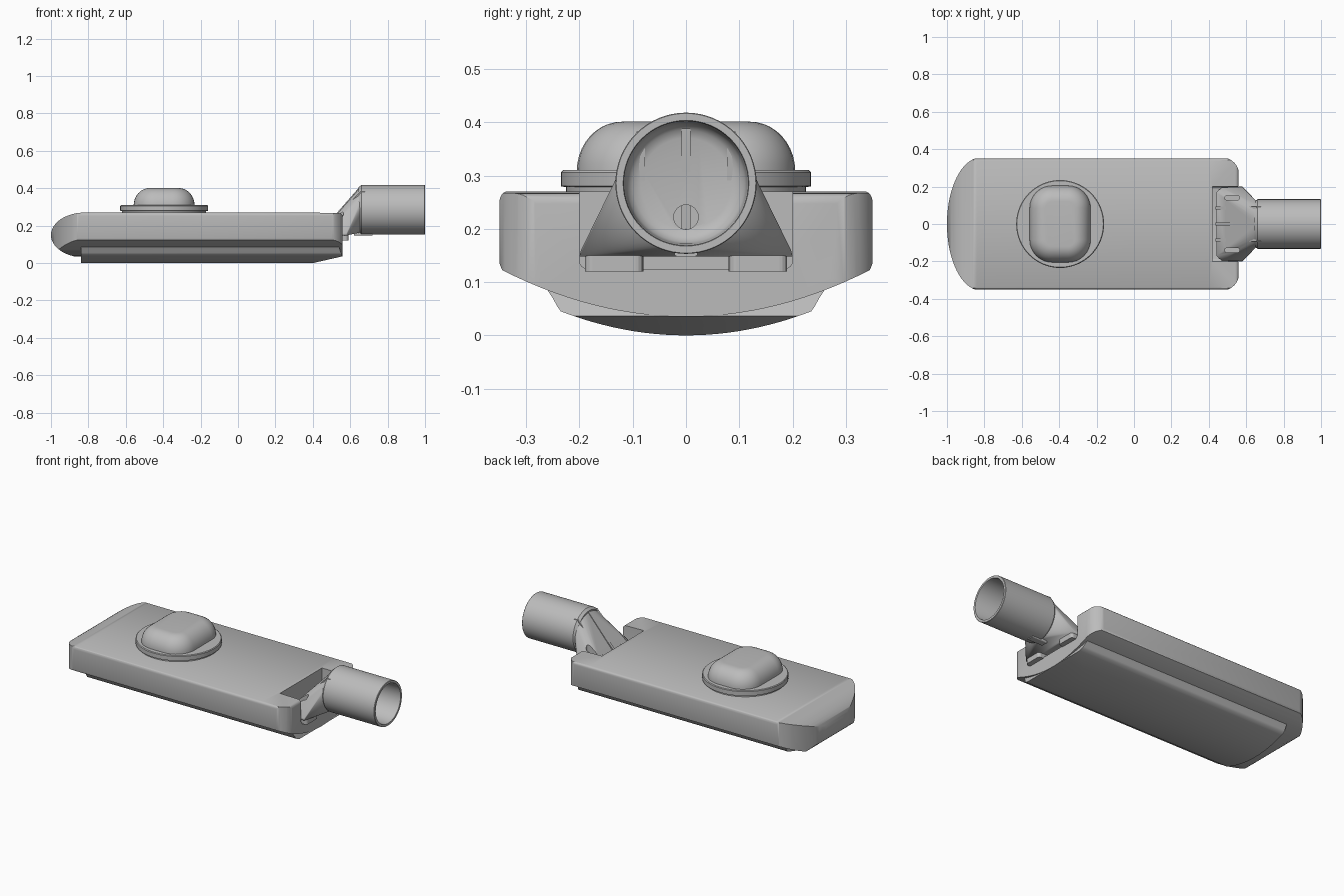
import bpy, bmesh, math
from mathutils import Vector

cube = bpy.data.objects.get("Cube")
if cube:
    bpy.data.objects.remove(cube, do_unlink=True)

grey = bpy.data.materials.new("light_grey_metal")
grey.use_nodes = True
grey.diffuse_color = (0.5, 0.5, 0.5, 1)
grey.node_tree.nodes["Principled BSDF"].inputs["Base Color"].default_value = (0.5, 0.5, 0.5, 1)


def arc(cx, cy, rx, ry, start, end, n=8):
    angles = [math.radians(start + (end - start) * i / n) for i in range(n + 1)]
    return [(cx + rx * math.cos(a), cy + ry * math.sin(a)) for a in angles]


def rounded_rect(cx, cy, hx, hy, r, n=8):
    pts = []
    for i, (sx, sy) in enumerate([(1, 1), (-1, 1), (-1, -1), (1, -1)]):
        pts += arc(cx + sx * (hx - r), cy + sy * (hy - r), r, r, 90 * i, 90 * i + 90, n)
    return pts


def finish(name, bm):
    bmesh.ops.recalc_face_normals(bm, faces=bm.faces)
    mesh = bpy.data.meshes.new(name)
    bm.to_mesh(mesh)
    bm.free()
    mesh.materials.append(grey)
    ob = bpy.data.objects.new(name, mesh)
    bpy.context.collection.objects.link(ob)
    return ob


def loft(name, rings):
    """Skin closed rings of points and cap both ends."""
    bm = bmesh.new()
    loops = [[bm.verts.new(p) for p in ring] for ring in rings]
    for a, b in zip(loops, loops[1:]):
        for i in range(len(a)):
            j = (i + 1) % len(a)
            bm.faces.new((a[i], a[j], b[j], b[i]))
    bm.faces.new(loops[0])
    bm.faces.new(loops[-1])
    return finish(name, bm)


def prism(name, pts, axis, lo, hi):
    place = {"x": lambda a, b, t: (t, a, b),
             "y": lambda a, b, t: (a, t, b),
             "z": lambda a, b, t: (a, b, t)}[axis]
    return loft(name, [[place(a, b, t) for a, b in pts] for t in (lo, hi)])


def activate(ob):
    bpy.ops.object.select_all(action="DESELECT")
    ob.select_set(True)
    bpy.context.view_layer.objects.active = ob


def combine(ob, other, operation):
    mod = ob.modifiers.new("cut", "BOOLEAN")
    mod.operation, mod.solver, mod.object = operation, "EXACT", other
    activate(ob)
    bpy.ops.object.modifier_apply(modifier=mod.name)
    bpy.data.objects.remove(other, do_unlink=True)


def smooth(ob, degrees=35):
    activate(ob)
    bpy.ops.object.shade_smooth_by_angle(angle=math.radians(degrees))


# Housing: bowed cross-section, limited by a plan outline and a side profile
belly = [(y, 0.035 + 0.09 * (y / 0.35) ** 2)
         for y in [-0.345 + 0.69 * i / 28 for i in range(29)]]
section = (belly + [(0.35, 0.135)] + arc(0.33, 0.252, 0.02, 0.02, 0, 90, 5)
           + arc(-0.33, 0.252, 0.02, 0.02, 90, 180, 5) + [(-0.35, 0.135)])
plan = (arc(-0.82, 0, 0.18, 0.355, 90, 270, 40)
        + arc(0.472, -0.265, 0.09, 0.09, -90, 0) + arc(0.472, 0.265, 0.09, 0.09, 0, 90))
side = (arc(-0.82, 0.15, 0.18, 0.12, 90, 270, 28)
        + [(0.56, 0.03)] + arc(0.54, 0.247, 0.02, 0.02, 0, 90, 5) + [(0.4, 0.27)])
housing = prism("housing", section, "x", -1.1, 0.6)
combine(housing, prism("plan_cutter", plan, "z", -0.1, 0.4), "INTERSECT")
combine(housing, prism("side_cutter", side, "y", -0.5, 0.5), "INTERSECT")

# Open recess for the mounting bracket
recess = rounded_rect(0, 0.295, 0.2, 0.17, 0.015, 4)
combine(housing, prism("recess_cutter", recess, "x", 0.42, 0.7), "DIFFERENCE")
smooth(housing)

# Curved lens below, sloping up at the bracket end
bowl = [(y, 0.045 * (y / 0.235) ** 2) for y in [-0.235 + 0.47 * i / 24 for i in range(25)]]
lens_section = bowl + [(0.242, 0.055), (0.25, 0.07), (0.26, 0.085),
                       (-0.26, 0.085), (-0.25, 0.07), (-0.242, 0.055)]
lens = prism("lens", lens_section, "x", -0.84, 0.6)
slope = [(-0.9, -0.05), (0.4, -0.05), (0.4, 0), (0.558, 0.036), (0.5, 0.2), (-0.9, 0.2)]
combine(lens, prism("slope_cutter", slope, "y", -0.5, 0.5), "INTERSECT")
smooth(lens)

# Sensor base disc and rounded dome
SX = -0.395
disc_steps = [(0.225, 0.26), (0.225, 0.278), (0.235, 0.28), (0.235, 0.306), (0.231, 0.31)]
disc = loft("sensor_base", [[(x, y, z) for x, y in arc(SX, 0, r, r, 0, 354.375, 63)]
                            for r, z in disc_steps])
smooth(disc)
dome_rings = []
for i in range(11):
    t = math.radians(9 * i)
    inset = 0.085 * (1 - math.cos(t))
    outline = rounded_rect(SX, 0, 0.163 - inset, 0.205 - inset, 0.12 - inset)
    dome_rings.append([(x, y, 0.308 + 0.093 * math.sin(t)) for x, y in outline])
smooth(loft("sensor_dome", dome_rings), 50)

# Pole socket: hollow tube with a rounded floor and a cable hole
TZ, TR = 0.2855, 0.1325


def ring(x, r, n=64):
    return [(x, y, z) for y, z in arc(0, TZ, r, r, 0, 360 - 360 / n, n - 1)]


bore = [(1 - 0.004, 0.1165), (0.70, 0.114), (0.685, 0.11), (0.675, 0.1), (0.67, 0.085)]
socket = loft("pole_socket", [ring(0.645, 0.12), ring(0.66, TR), ring(0.998, TR), ring(1, 0.131),
                              ring(1, 0.118)] + [ring(x, r) for x, r in bore])
hole = arc(0, 0.222, 0.023, 0.023, 0, 345, 23)
combine(socket, prism("cable_hole_cutter", hole, "x", 0.655, 0.69), "DIFFERENCE")
smooth(socket)

# Bracket body: convex fan from the socket down to a wide foot
bm = bmesh.new()
foot = [(x, s * y, z) for s in (1, -1) for x, y, z in
        [(0.44, 0.17, 0.148), (0.44, 0.17, 0.16), (0.47, 0.195, 0.148), (0.47, 0.195, 0.158),
         (0.58, 0.2, 0.148), (0.58, 0.197, 0.16)]]
for p in ring(0.655, 0.122, 48) + foot:
    bm.verts.new(p)
hull = bmesh.ops.convex_hull(bm, input=bm.verts)
bmesh.ops.delete(bm, geom=[v for v in bm.verts if not v.link_faces], context="VERTS")
bracket = finish("bracket_body", bm)
for s in (1, -1):
    slot = rounded_rect(0.525, s * 0.14, 0.04, 0.012, 0.0115, 4)
    combine(bracket, prism("slot_cutter", slot, "z", 0.1, 0.5), "DIFFERENCE")
smooth(bracket, 30)

# Bracket foot pads, stiffening ribs and the small boss below the socket
for s, label in ((1, "left"), (-1, "right")):
    pad = rounded_rect(0.52, s * 0.135, 0.07, 0.055, 0.015, 4)
    prism(label + "_foot_pad", pad, "z", 0.12, 0.15)
for y, label in ((0, "middle"), (0.085, "left"), (-0.085, "right")):
    top = TZ + math.sqrt(TR ** 2 - y ** 2)
    rib = [(0.435, 0.148), (0.435, 0.17), (0.53, 0.27 - abs(y) * 0.2),
           (0.655, top - 0.005), (0.68, top - 0.005), (0.66, 0.2), (0.6, 0.17)]
    prism(label + "_rib", rib, "y", y - 0.008, y + 0.008)
boss = rounded_rect(0, 0.16, 0.022, 0.012, 0.006, 3)
prism("socket_boss", boss, "x", 0.62, 0.72)
